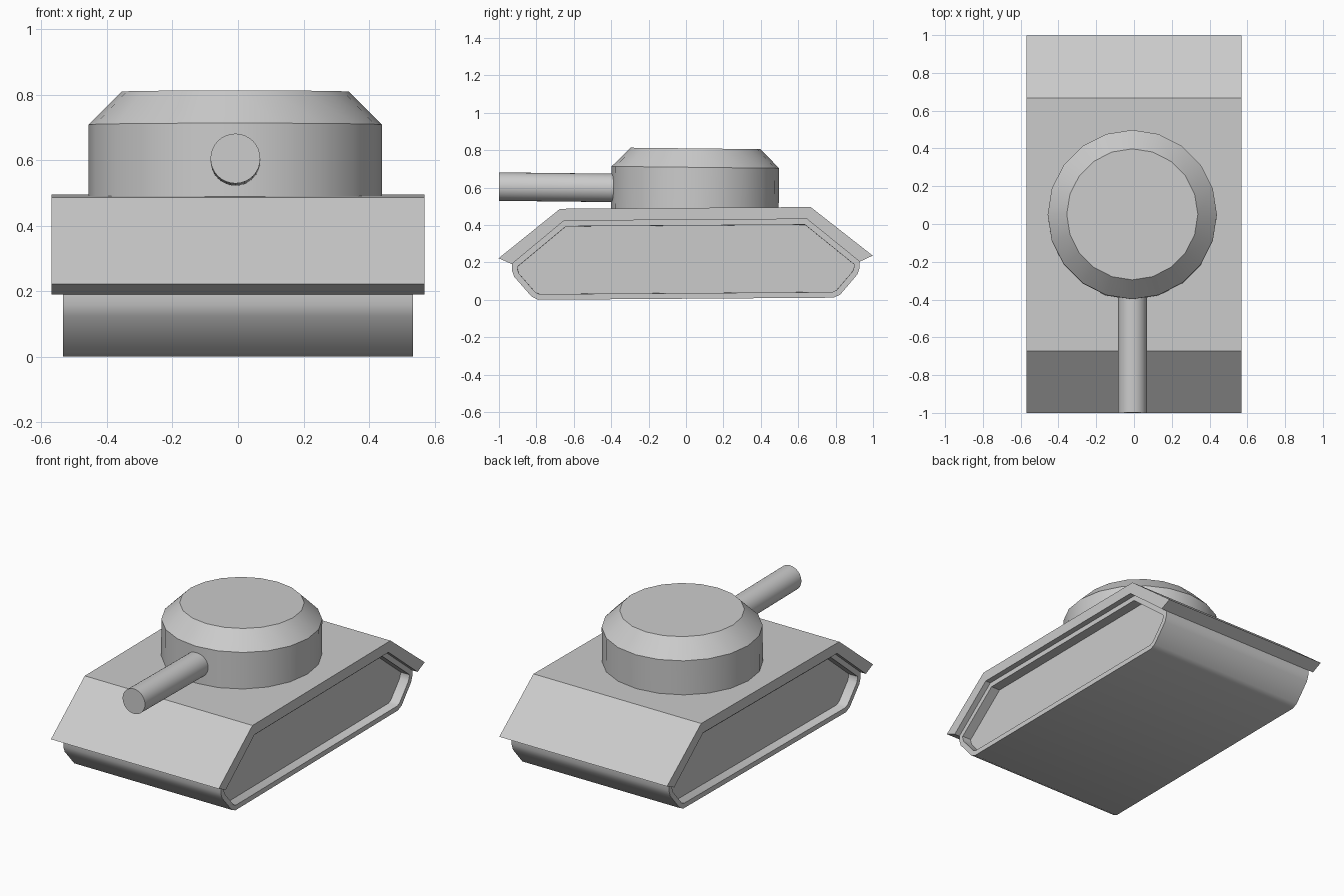
import bpy, bmesh
from math import sin, cos, pi, radians

if "Cube" in bpy.data.objects:
    bpy.data.objects.remove(bpy.data.objects["Cube"])

HULL_TILT = radians(0.4)
TURRET_TILT = radians(-0.65)


def finish(name, bm, loc=(0, 0, 0), rot_x=0.0):
    bmesh.ops.recalc_face_normals(bm, faces=bm.faces[:])
    mesh = bpy.data.meshes.new(name)
    bm.to_mesh(mesh)
    bm.free()
    ob = bpy.data.objects.new(name, mesh)
    bpy.context.collection.objects.link(ob)
    ob.location = loc
    ob.rotation_euler.x = rot_x
    bpy.ops.object.select_all(action='DESELECT')
    ob.select_set(True)
    bpy.context.view_layer.objects.active = ob
    bpy.ops.object.shade_smooth_by_angle(angle=radians(30))
    return ob


def prism(profile, half_width):
    """Side profile (y, z) carried across the full width in x."""
    bm = bmesh.new()
    left = [bm.verts.new((-half_width, y, z)) for y, z in profile]
    right = [bm.verts.new((half_width, y, z)) for y, z in profile]
    caps = [bm.faces.new(left), bm.faces.new(right)]
    n = len(profile)
    for i in range(n):
        j = (i + 1) % n
        bm.faces.new((left[i], left[j], right[j], right[i]))
    bmesh.ops.recalc_face_normals(bm, faces=bm.faces[:])
    return bm, caps


def lathe(rings, sides):
    """Capped solid of revolution around z from (radius, z) rings."""
    bm = bmesh.new()
    loops = []
    for r, z in rings:
        loops.append([bm.verts.new((r * sin(2 * pi * k / sides),
                                    r * cos(2 * pi * k / sides), z))
                      for k in range(sides)])
    for a, b in zip(loops, loops[1:]):
        for k in range(sides):
            m = (k + 1) % sides
            bm.faces.new((a[k], a[m], b[m], b[k]))
    bm.faces.new(loops[0])
    bm.faces.new(loops[-1])
    return bm


def mirrored(half):
    return half + [(-y, z) for y, z in reversed(half)]


# Armour shell: bent plate over the tracks
outer = mirrored([(1.0, 0.229), (0.67, 0.491)])
inner = mirrored([(0.93, 0.197), (0.65, 0.427)])
bm, _ = prism(outer + inner[::-1], 0.57)
finish("hull_armour", bm, rot_x=HULL_TILT)

# Track body with recessed side panels
half = [(0.79, 0.0055), (0.825, 0.022), (0.918, 0.13), (0.93, 0.165),
        (0.93, 0.197), (0.65, 0.427)]
bm, caps = prism(mirrored(half), 0.535)
bmesh.ops.inset_individual(bm, faces=caps, thickness=0.03, use_even_offset=True)
bmesh.ops.inset_individual(bm, faces=caps, thickness=0.0005, depth=-0.06,
                           use_even_offset=True)
finish("track_body", bm, rot_x=HULL_TILT)

# Turret with chamfered top
finish("turret", lathe([(0.448, 0.48), (0.448, 0.708), (0.347, 0.809)], 20),
       loc=(-0.009, 0.042, 0), rot_x=TURRET_TILT)

# Gun barrel
finish("gun_barrel", lathe([(0.076, 0.0), (0.076, 0.7)], 32),
       loc=(-0.008, -0.3, 0.597), rot_x=pi / 2 + TURRET_TILT)
